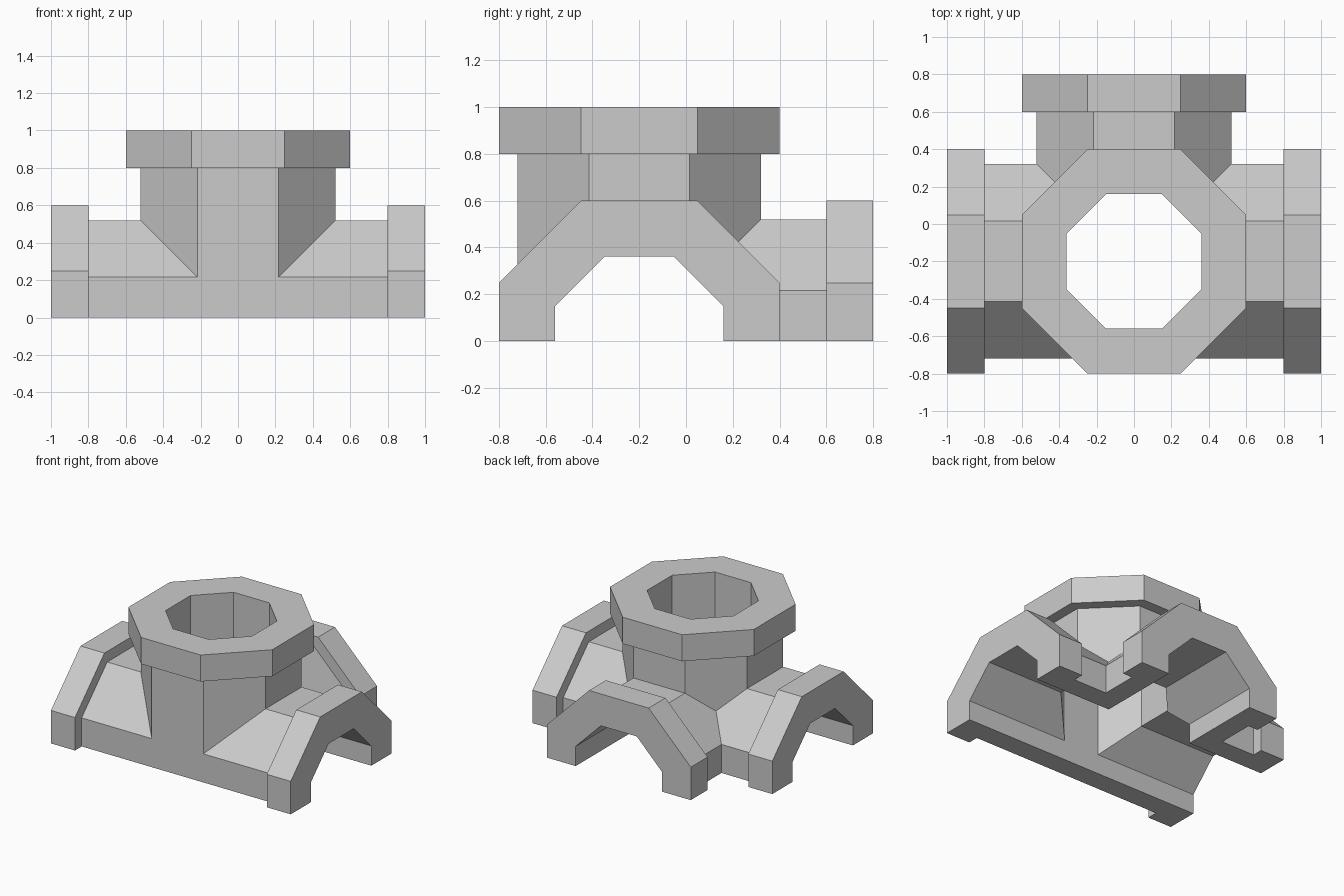
import bpy, bmesh
from math import pi, cos
from mathutils import Matrix, Vector

if "Cube" in bpy.data.objects:
    bpy.data.objects.remove(bpy.data.objects["Cube"], do_unlink=True)

HUB = Vector((0, -0.2, 0))            # point where the pipe axes meet
PIPE, FLANGE, BORE = 0.52, 0.6, 0.36  # centre-to-flat radii
LEFT, RIGHT = Vector((1, 0, 0)), Vector((-1, 0, 0))
BACK, UP = Vector((0, 1, 0)), Vector((0, 0, 1))

grey = bpy.data.materials.new("light grey")
grey.use_nodes = True
colour = (0.6, 0.6, 0.6, 1)
grey.diffuse_color = colour
grey.node_tree.nodes["Principled BSDF"].inputs["Base Color"].default_value = colour


def add_object(name, bm):
    bmesh.ops.recalc_face_normals(bm, faces=bm.faces)
    mesh = bpy.data.meshes.new(name)
    bm.to_mesh(mesh)
    bm.free()
    mesh.materials.append(grey)
    obj = bpy.data.objects.new(name, mesh)
    bpy.context.collection.objects.link(obj)
    return obj


def octagon(name, flat_radius, axis, start, end):
    """Eight-sided prism along an axis through the hub, with flats facing the grid."""
    bm = bmesh.new()
    radius = flat_radius / cos(pi / 8)
    turn = Vector((0, 0, 1)).rotation_difference(axis).to_matrix().to_4x4()
    place = Matrix.Translation(HUB + axis * (start + end) / 2) @ turn
    bmesh.ops.create_cone(bm, cap_ends=True, segments=8, radius1=radius, radius2=radius,
                          depth=end - start, matrix=place @ Matrix.Rotation(pi / 8, 4, 'Z'))
    # Snap so that flush faces of different pipes share exactly the same plane
    for vert in bm.verts:
        vert.co = [round(c, 4) for c in vert.co]
    return add_object(name, bm)


# Outer shape: a through pipe, a rear branch and an upright branch
body = octagon("pipe_junction", PIPE, LEFT, -0.9, 0.9)
joined = [octagon("back_pipe", PIPE, BACK, 0, 0.9),
          octagon("upright_pipe", PIPE, UP, -0.1, 0.9)]

# Collars at the four open ends
for name, axis in (("left", LEFT), ("right", RIGHT), ("back", BACK), ("top", UP)):
    joined.append(octagon(name + "_flange", FLANGE, axis, 0.8, 1.0))

# Hollow bores, and a block that removes everything below the ground plane
cut = [octagon("through_bore", BORE, LEFT, -1.2, 1.2),
       octagon("back_bore", BORE, BACK, 0, 1.2),
       octagon("upright_bore", BORE, UP, -0.1, 1.2)]
bm = bmesh.new()
bmesh.ops.create_cube(bm, size=4, matrix=Matrix.Translation((0, 0, -2)))
cut.append(add_object("ground_cutter", bm))

for helper in joined + cut:
    helper.hide_render = True
    mod = body.modifiers.new(helper.name, 'BOOLEAN')
    mod.operation = 'UNION' if helper in joined else 'DIFFERENCE'
    mod.solver = 'MANIFOLD'
    mod.object = helper

# Bake the booleans and discard the helpers
bpy.context.view_layer.update()
depsgraph = bpy.context.evaluated_depsgraph_get()
result = bpy.data.meshes.new_from_object(body.evaluated_get(depsgraph))
body.modifiers.clear()
body.data = result
for helper in joined + cut:
    bpy.data.objects.remove(helper, do_unlink=True)

# One flat grey finish throughout
result.materials.clear()
result.materials.append(grey)
for face in result.polygons:
    face.material_index = 0
    face.use_smooth = False
